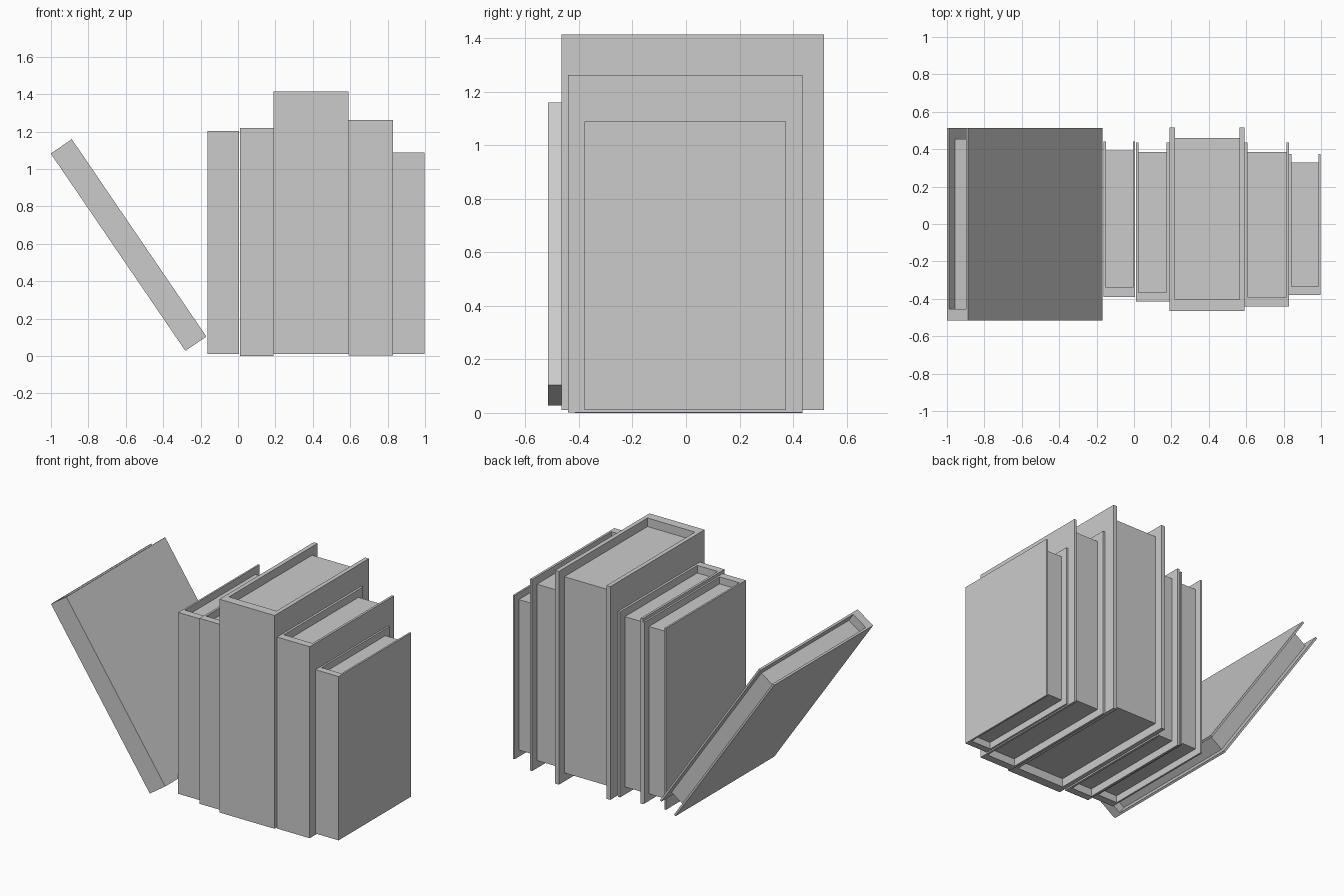
import bpy, bmesh, math
from mathutils import Matrix

if "Cube" in bpy.data.objects:
    bpy.data.objects.remove(bpy.data.objects["Cube"])


def extruded(name, outline, z0, z1, matrix):
    """Extrude a plan (x, y) outline from z0 to z1."""
    bm = bmesh.new()
    face = bm.faces.new([bm.verts.new((x, y, z0)) for x, y in outline])
    top = bmesh.ops.extrude_face_region(bm, geom=[face])["geom"]
    verts = [v for v in top if isinstance(v, bmesh.types.BMVert)]
    bmesh.ops.translate(bm, verts=verts, vec=(0, 0, z1 - z0))
    bmesh.ops.recalc_face_normals(bm, faces=bm.faces)
    mesh = bpy.data.meshes.new(name)
    bm.to_mesh(mesh)
    bm.free()
    obj = bpy.data.objects.new(name, mesh)
    obj.matrix_world = matrix
    bpy.context.collection.objects.link(obj)


def book(name, width, y0, y1, height, board, spine, inset, matrix):
    """Book centred on its local x and z, spine towards -y."""
    w, h = width / 2, height / 2
    i, s = w - board, y0 + spine
    # U-shaped cover: spine and two boards
    cover = [(-w, y0), (w, y0), (w, y1), (i, y1), (i, s), (-i, s), (-i, y1), (-w, y1)]
    extruded(name + "_cover", cover, -h, h, matrix)
    # page block set back from the three open edges
    p = y1 - inset
    pages = [(-i, s), (i, s), (i, p), (-i, p)]
    extruded(name + "_pages", pages, -h + inset, h - inset, matrix)


# upright books: x0, x1, y0, y1, z0, z1, board, spine, inset
upright = [
    (-0.162, 0.006, -0.390, 0.440, 0.010, 1.203, 0.012, 0.050, 0.046),
    (0.010, 0.190, -0.415, 0.435, 0.000, 1.220, 0.015, 0.048, 0.050),
    (0.190, 0.592, -0.465, 0.515, 0.010, 1.413, 0.028, 0.060, 0.056),
    (0.592, 0.830, -0.440, 0.435, 0.002, 1.262, 0.015, 0.050, 0.050),
    (0.830, 0.998, -0.380, 0.373, 0.010, 1.088, 0.012, 0.045, 0.044),
]
for n, (x0, x1, y0, y1, z0, z1, board, spine, inset) in enumerate(upright, 1):
    place = Matrix.Translation(((x0 + x1) / 2, 0, (z0 + z1) / 2))
    book(f"upright_book_{n}", x1 - x0, y0, y1, z1 - z0, board, spine, inset, place)

# leaning book
lean = Matrix.Translation((-0.585, 0, 0.593)) @ Matrix.Rotation(math.radians(-34.3), 4, 'Y')
book("leaning_book", 0.136, -0.515, 0.512, 1.277, 0.013, 0.060, 0.058, lean)
